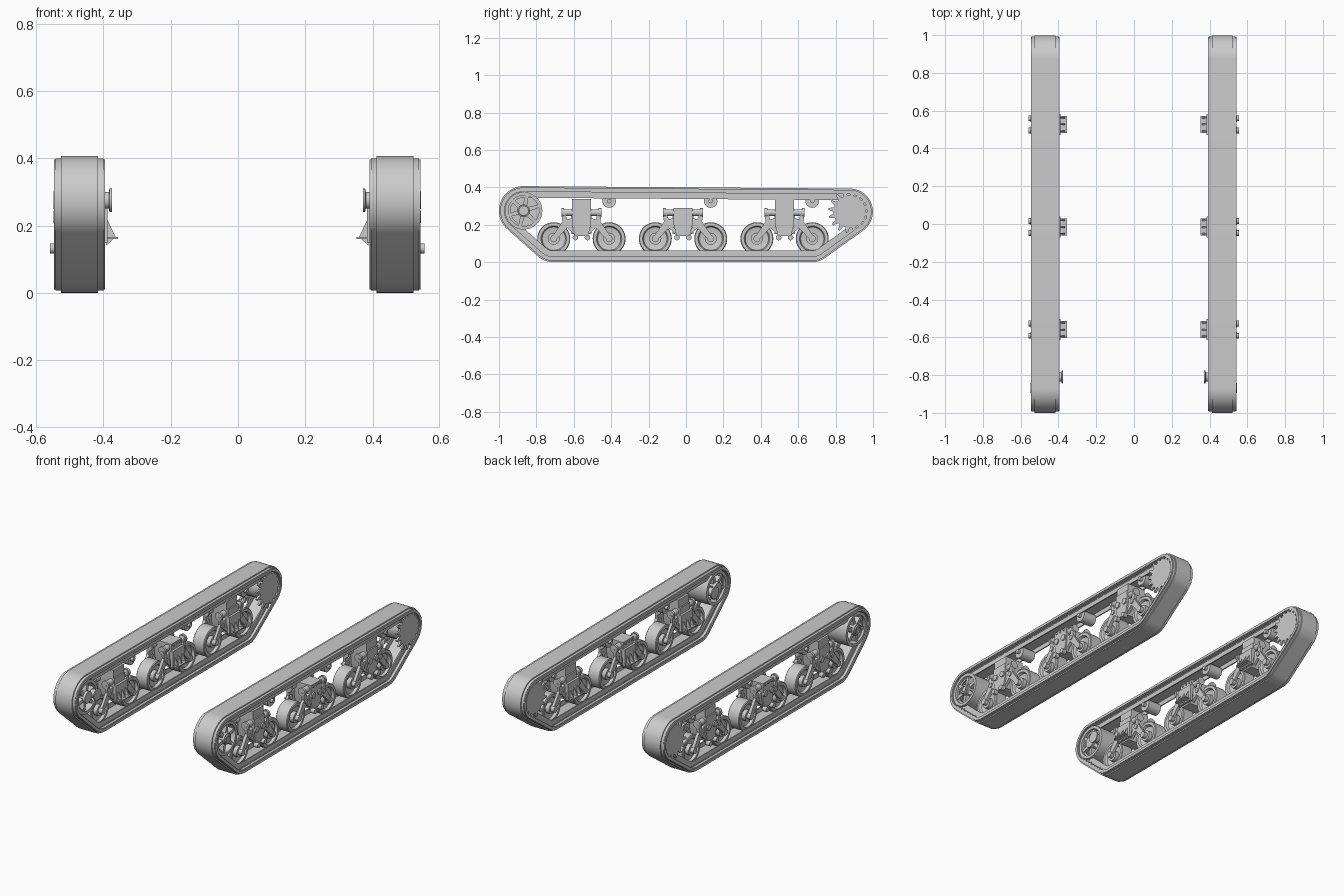
import bpy, bmesh, math

if "Cube" in bpy.data.objects:
    bpy.data.objects.remove(bpy.data.objects["Cube"])

steel = bpy.data.materials.new("grey steel")
steel.use_nodes = True
GREY = (0.6, 0.6, 0.6, 1)
steel.diffuse_color = GREY
steel.node_tree.nodes["Principled BSDF"].inputs["Base Color"].default_value = GREY

parts = []
side = 1          # current track: +1 left, -1 right
MID = 0.469       # centre plane of one track


def skin(name, rings, closed=False):
    """Bridge equal rings of (x, y, z) points, capped or closed on itself."""
    bm = bmesh.new()
    loops = [[bm.verts.new((side * x - 0.002, y, z)) for x, y, z in r] for r in rings]
    pairs = list(zip(loops, loops[1:]))
    if closed:
        pairs.append((loops[-1], loops[0]))
    else:
        bm.faces.new(loops[0])
        bm.faces.new(loops[-1])
    n = len(loops[0])
    for a, b in pairs:
        for i in range(n):
            j = (i + 1) % n
            bm.faces.new((a[i], a[j], b[j], b[i]))
    bmesh.ops.recalc_face_normals(bm, faces=bm.faces)
    mesh = bpy.data.meshes.new(name)
    bm.to_mesh(mesh)
    bm.free()
    mesh.materials.append(steel)
    obj = bpy.data.objects.new(("left_" if side > 0 else "right_") + name, mesh)
    bpy.context.collection.objects.link(obj)
    parts.append(obj)


def prism(name, x0, x1, pts):
    skin(name, [[(x, y, z) for y, z in pts] for x in (x0, x1)])


def box(name, x0, x1, y0, y1, z0, z1):
    prism(name, x0, x1, [(y0, z0), (y1, z0), (y1, z1), (y0, z1)])


def circle(y, z, r, n):
    return [(y + r * math.cos(2 * math.pi * i / n), z + r * math.sin(2 * math.pi * i / n))
            for i in range(n)]


def lathe(name, y, z, profile, n=32, closed=False):
    """Turn (x, radius) points about an axle along x."""
    skin(name, [[(x, *p) for p in circle(y, z, r, n)] for x, r in profile], closed)


def cyl(name, x0, x1, y, z, r, n=24):
    lathe(name, y, z, [(x0, r), (x1, r)], n)


def rod(name, x, z, y0, y1, r, n=16):
    """Cylinder lying along y."""
    skin(name, [[(px, y, pz) for px, pz in circle(x, z, r, n)] for y in (y0, y1)])


def bar(name, x0, x1, a, b, wa, wb):
    """Flat tapered lever between two (y, z) points."""
    dy, dz = b[0] - a[0], b[1] - a[1]
    d = math.hypot(dy, dz)
    ny, nz = -dz / d, dy / d
    prism(name, x0, x1, [(a[0] + ny * wa, a[1] + nz * wa), (b[0] + ny * wb, b[1] + nz * wb),
                         (b[0] - ny * wb, b[1] - nz * wb), (a[0] - ny * wa, a[1] - nz * wa)])


# Track runs around these (y, z, radius) circles
IDLER, SPROCKET = (-0.868, 0.275), (0.875, 0.27)
GUIDES = [(*IDLER, 0.132), (-0.708, 0.126, 0.126), (0.671, 0.126, 0.126), (*SPROCKET, 0.124)]


def path(inset, n=112):
    out = []
    for i in range(n):
        a = 2 * math.pi * (i + 0.5) / n
        u, v = math.cos(a), math.sin(a)
        y, z, r = max(GUIDES, key=lambda c: c[0] * u + c[1] * v + c[2])
        out.append((y + (r - inset) * u, z + (r - inset) * v))
    return out


def band(name, x0, x1, outer, inner):
    skin(name, [[(x, *p) for p in path(o)]
                for x, o in ((x0, outer), (x1, outer), (x1, inner), (x0, inner))], True)


def track():
    band("track_belt", MID - 0.055, MID + 0.055, 0, 0.035)
    for s in (-1, 1):
        def span(a, b):
            return sorted((MID + s * a, MID + s * b))
        band("track_edge", *span(0.05, 0.071), 0.007, 0.03)
        band("track_edge_lip", *span(0.071, 0.0755), 0.01, 0.026)
        band("guide_rail", *span(0.046, 0.053), 0.03, 0.062)


def idler():
    y, z = IDLER
    lathe("idler_rim", y, z, [(0.402, 0.1), (0.536, 0.1), (0.536, 0.082), (0.402, 0.082)], 40, True)
    cyl("idler_web", MID - 0.02, MID + 0.02, y, z, 0.084)
    cyl("idler_hub", 0.395, 0.54, y, z, 0.034)
    lathe("idler_hub_ring", y, z, [(0.54, 0.028), (0.546, 0.026), (0.546, 0.017), (0.54, 0.017)],
          24, True)
    for k in range(6):
        a = math.pi * k / 3 + 0.3
        c, s = math.cos(a), math.sin(a)
        bar("idler_spoke", 0.41, 0.528, (y + c * 0.025, z + s * 0.025),
            (y + c * 0.085, z + s * 0.085), 0.012, 0.008)
    # Tensioner mount on the inner side
    lathe("idler_mount", -0.81, 0.275, [(0.41, 0.025), (0.382, 0.025), (0.38, 0.035), (0.373, 0.035)])


def sprocket():
    y, z = SPROCKET
    teeth = 16
    outline = []
    for k in range(teeth):
        for f, r in ((0, 0.086), (0.3, 0.086), (0.55, 0.115), (0.75, 0.115)):
            a = 2 * math.pi * (k + f) / teeth
            outline.append((y + r * math.cos(a), z + r * math.sin(a)))
    for x in (0.401, 0.524):
        prism("sprocket_plate", x, x + 0.013, outline)
    cyl("sprocket_drum", 0.41, 0.528, y, z, 0.07)


def road_wheel(y):
    z = 0.126
    lathe("road_wheel", y, z, [(0.452, 0.03), (0.445, 0.062), (0.43, 0.068), (0.43, 0.084),
                               (0.434, 0.088), (0.504, 0.088), (0.508, 0.084), (0.508, 0.068),
                               (0.493, 0.062), (0.486, 0.03)], 40)
    cyl("wheel_axle", 0.405, 0.533, y, z, 0.018)
    cyl("wheel_hub", 0.428, 0.51, y, z, 0.032)


def bogie(yc, tall):
    # Central casting, with a support post on the end bogies
    prism("bogie_body", 0.4, 0.538, [(yc - 0.035, 0.14), (yc + 0.035, 0.14), (yc + 0.05, 0.2),
                                     (yc + 0.05, 0.29), (yc - 0.05, 0.29), (yc - 0.05, 0.2)])
    if tall:
        box("bogie_post", 0.408, 0.53, yc - 0.05, yc + 0.05, 0.28, 0.338)
    else:
        for k in (-1, 0, 1):
            cyl("cap_bolt", 0.395, 0.543, yc + k * 0.03, 0.278, 0.007, 8)
    # Inner mounting shelf with gussets
    box("mount_shelf", 0.354, 0.41, yc - 0.045, yc + 0.045, 0.16, 0.166)
    box("mount_plate", 0.386, 0.402, yc - 0.055, yc + 0.055, 0.15, 0.25)
    for k in (-1, 0, 1):
        y = yc + k * 0.035
        skin("mount_gusset", [[(0.39, yy, 0.225), (0.362, yy, 0.166), (0.39, yy, 0.14)]
                              for yy in (y - 0.004, y + 0.004)])
    # Outer pivots
    for k in (-1, 1):
        cyl("outer_pivot", 0.53, 0.557, yc + k * 0.032, 0.132, 0.015, 16)
        cyl("outer_boss", 0.53, 0.546, yc + k * 0.03, 0.225, 0.018, 16)
    # Springs and levers
    for x in (0.425, 0.513):
        rod("spring", x, 0.265, yc - 0.092, yc + 0.092, 0.018)
        for s in (-1, 1):
            rod("spring_cap", x, 0.265, yc + s * 0.092, yc + s * 0.106, 0.024)
            hub = (yc + s * 0.148, 0.126)
            knee = (yc + s * 0.085, 0.205)
            x0, x1 = (0.411, 0.427) if x < MID else (0.511, 0.529)
            bar("upper_arm", x0, x1, (yc + s * 0.04, 0.215), knee, 0.024, 0.02)
            bar("lower_arm", x0, x1, knee, hub, 0.021, 0.013)
            bar("spring_lever", x0, x1, (yc + s * 0.098, 0.265), knee, 0.01, 0.015)
            bar("brace_arm", x0, x1, (yc + s * 0.03, 0.155), knee, 0.01, 0.01)
            cyl("knee_pin", x0 - 0.006, x1 + 0.006, *knee, 0.014, 16)
    for s in (-1, 1):
        road_wheel(yc + s * 0.148)
    # Return roller above the rear wheel
    cyl("return_roller", 0.425, 0.513, yc + 0.148, 0.327, 0.036)
    cyl("roller_axle", 0.408, 0.53, yc + 0.148, 0.327, 0.012, 16)


for side in (1, -1):
    track()
    idler()
    sprocket()
    for yc in (-0.559, -0.016, 0.527):
        bogie(yc, tall=abs(yc) > 0.1)

# Smooth the round parts, keep hard edges
bpy.ops.object.select_all(action="DESELECT")
for obj in parts:
    obj.select_set(True)
bpy.context.view_layer.objects.active = parts[0]
bpy.ops.object.shade_smooth_by_angle(angle=math.radians(30))
